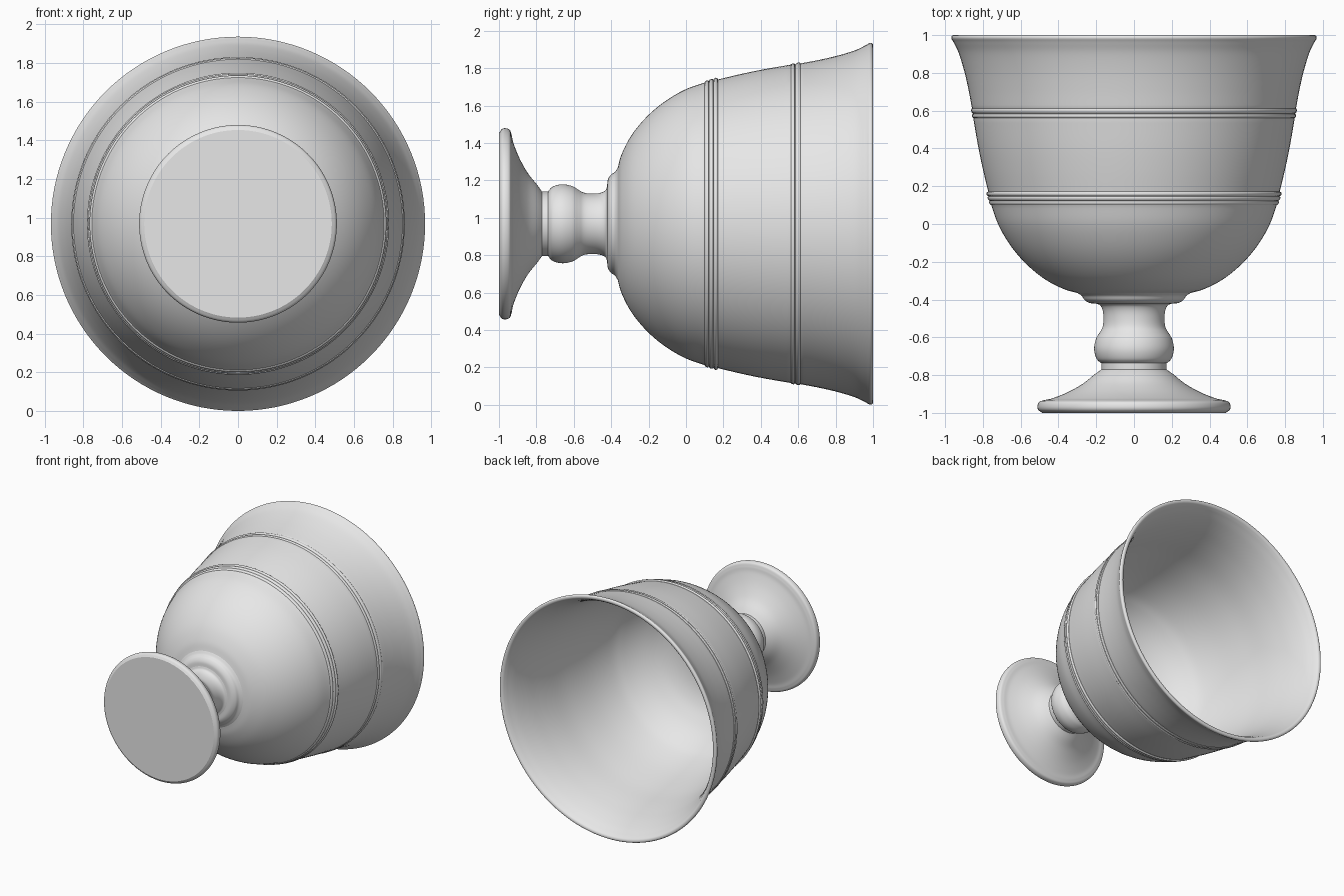
import bpy
import bmesh
from math import cos, sin, pi
from mathutils import Vector

SEGMENTS = 128
AXIS_Z = 0.968

cube = bpy.data.objects.get("Cube")
if cube:
    bpy.data.objects.remove(cube, do_unlink=True)

grey = bpy.data.materials.new("plain grey")
grey.use_nodes = True
grey.diffuse_color = (0.8, 0.8, 0.8, 1)
grey.node_tree.nodes["Principled BSDF"].inputs["Base Color"].default_value = (0.8, 0.8, 0.8, 1)


def smooth(points, steps=6):
    """Catmull-Rom curve through (radius, y) points."""
    p = [Vector(q) for q in points]
    p = [2 * p[0] - p[1]] + p + [2 * p[-1] - p[-2]]
    out = []
    for a, b, c, d in zip(p, p[1:], p[2:], p[3:]):
        for s in range(steps):
            t = s / steps
            out.append(0.5 * (2 * b + (c - a) * t + (2 * a - 5 * b + 4 * c - d) * t ** 2
                              + (3 * b - a - 3 * c + d) * t ** 3))
    return out + [p[-2]]


def bead(start, end, bulge, steps=8):
    """Half-round moulding bulging outward between two profile points."""
    a, b = Vector(start), Vector(end)
    return [a.lerp(b, (1 - cos(pi * i / steps)) / 2) + Vector((bulge * sin(pi * i / steps), 0))
            for i in range(steps + 1)]


def lathe(name, *sections):
    """Turn joined profile sections around the lying axis."""
    profile = [Vector(q) for section in sections for q in section]
    bm = bmesh.new()
    rings = [[bm.verts.new((r * cos(2 * pi * j / SEGMENTS), y, AXIS_Z + r * sin(2 * pi * j / SEGMENTS)))
              for j in range(SEGMENTS)] for r, y in profile]
    for low, high in zip(rings, rings[1:]):
        for j in range(SEGMENTS):
            k = (j + 1) % SEGMENTS
            bm.faces.new((low[j], high[j], high[k], low[k]))
    bmesh.ops.remove_doubles(bm, verts=bm.verts, dist=0.0001)
    mesh = bpy.data.meshes.new(name)
    bm.to_mesh(mesh)
    bm.free()
    mesh.materials.append(grey)
    obj = bpy.data.objects.new(name, mesh)
    bpy.context.collection.objects.link(obj)
    bpy.ops.object.select_all(action='DESELECT')
    obj.select_set(True)
    bpy.context.view_layer.objects.active = obj
    bpy.ops.object.shade_smooth_by_angle(angle=pi / 6)


# Flat foot with a rolled edge and a flared top
lathe("foot",
      [(0, -1), (0.485, -1)],
      smooth([(0.485, -1), (0.506, -0.985), (0.511, -0.965), (0.502, -0.942), (0.475, -0.932)]),
      smooth([(0.475, -0.932), (0.43, -0.922), (0.35, -0.89), (0.27, -0.845), (0.21, -0.797), (0.172, -0.77)]))

# Stem with a round knop and a narrow neck
lathe("stem",
      [(0.172, -0.77), (0.172, -0.737)],
      smooth([(0.177, -0.735), (0.197, -0.715), (0.209, -0.68), (0.21, -0.645),
              (0.2, -0.605), (0.182, -0.575), (0.168, -0.55), (0.162, -0.52),
              (0.162, -0.48), (0.168, -0.45), (0.18, -0.43), (0.2, -0.422)]))

# Collar below the bowl
lathe("collar",
      smooth([(0.2, -0.422), (0.235, -0.418), (0.262, -0.402), (0.277, -0.38), (0.3, -0.365)]))

# Bowl with bead mouldings, flared rim and hollow inside
lathe("bowl",
      smooth([(0.3, -0.365), (0.37, -0.345), (0.46, -0.3), (0.54, -0.24), (0.61, -0.17),
              (0.67, -0.09), (0.72, 0.0), (0.755, 0.098)]),
      bead((0.756, 0.1), (0.763, 0.122), 0.007),
      bead((0.765, 0.124), (0.77, 0.146), 0.007),
      bead((0.771, 0.148), (0.773, 0.17), 0.009),
      smooth([(0.772, 0.172), (0.8, 0.29), (0.825, 0.41), (0.851, 0.56)]),
      bead((0.851, 0.562), (0.853, 0.582), 0.006),
      bead((0.853, 0.586), (0.857, 0.612), 0.007),
      smooth([(0.858, 0.614), (0.876, 0.71), (0.899, 0.81), (0.928, 0.905), (0.957, 0.965)]),
      smooth([(0.957, 0.965), (0.967, 0.983), (0.964, 0.996), (0.952, 1.0),
              (0.938, 0.994), (0.925, 0.975)]),
      smooth([(0.925, 0.975), (0.892, 0.905), (0.86, 0.81), (0.836, 0.71), (0.815, 0.6),
              (0.785, 0.41), (0.735, 0.172), (0.68, 0.0), (0.63, -0.09), (0.57, -0.165),
              (0.5, -0.225), (0.41, -0.28), (0.3, -0.315), (0.15, -0.33), (0, -0.333)]))
